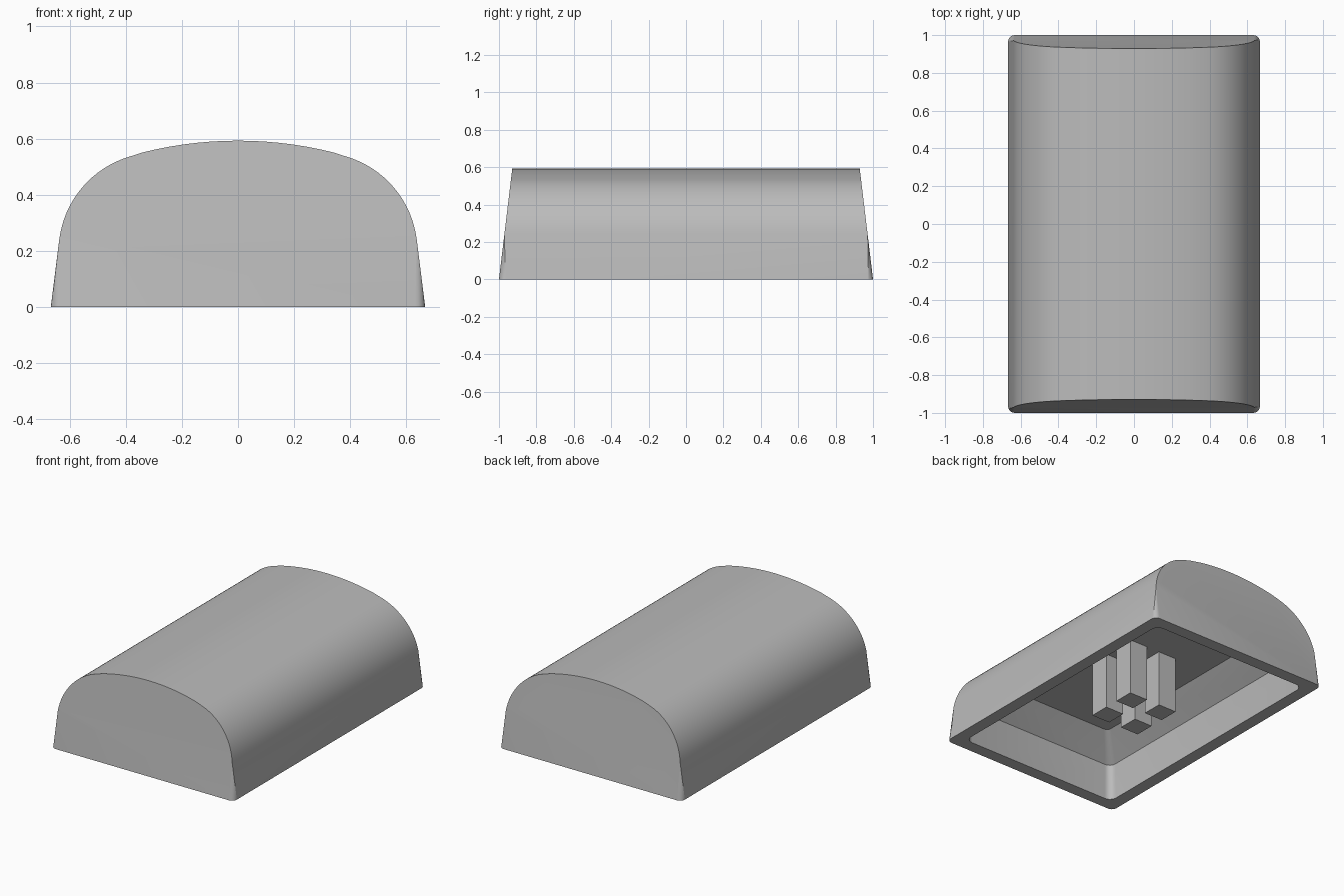
import bpy, bmesh, math
from math import sin, cos, radians

cube = bpy.data.objects.get("Cube")
if cube:
    bpy.data.objects.remove(cube, do_unlink=True)

grey = bpy.data.materials.new("plain grey")
grey.use_nodes = True
GREY = (0.5, 0.5, 0.5, 1)
grey.diffuse_color = GREY
grey.node_tree.nodes["Principled BSDF"].inputs["Base Color"].default_value = GREY

DRAFT = 0.12      # inward lean of sides and ends
HEIGHT = 0.593
CEILING = 0.377


def add_object(name, bm):
    bmesh.ops.recalc_face_normals(bm, faces=bm.faces)
    mesh = bpy.data.meshes.new(name)
    bm.to_mesh(mesh)
    bm.free()
    mesh.materials.append(grey)
    obj = bpy.data.objects.new(name, mesh)
    bpy.context.collection.objects.link(obj)
    return obj


def loft(bm, rings):
    """Skin a list of equal-length point rings and cap both ends."""
    loops = [[bm.verts.new(p) for p in ring] for ring in rings]
    n = len(loops[0])
    for a, b in zip(loops, loops[1:]):
        for i in range(n):
            j = (i + 1) % n
            bm.faces.new((a[i], a[j], b[j], b[i]))
    bm.faces.new(loops[0])
    bm.faces.new(loops[-1])
    return loops


def rounded_rect(hx, hy, r, z, steps=6):
    ring = []
    for k, (sx, sy) in enumerate(((1, 1), (-1, 1), (-1, -1), (1, -1))):
        for i in range(steps + 1):
            a = radians(90 * (k + i / steps))
            ring.append((sx * (hx - r) + r * cos(a), sy * (hy - r) + r * sin(a), z))
    return ring


# Domed cross-section: drafted side, shoulder arc, shallow crown arc
half = [(0.667, 0)]
SHOULDER, CROWN = 0.354, 1.40
cx, cz = 0.637 - SHOULDER * cos(radians(7)), 0.24 - SHOULDER * sin(radians(7))
for i in range(17):
    a = radians(7 + 67 * i / 16)
    half.append((cx + SHOULDER * cos(a), cz + SHOULDER * sin(a)))
for i in range(1, 9):
    a = radians(16 * (1 - i / 8))
    half.append((CROWN * sin(a), HEIGHT - CROWN * (1 - cos(a))))
profile = half + [(-x, z) for x, z in reversed(half[:-1])]

# Shell body with leaning ends and rounded end edges
bm = bmesh.new()
ends = loft(bm, [[(x, s * (1 - DRAFT * z), z) for x, z in profile] for s in (-1, 1)])
rim = []
for loop in ends:
    for a, b in zip(loop, loop[1:]):
        rim.append(bm.edges.get((a, b)))
bmesh.ops.bevel(bm, geom=rim, offset=0.035, offset_type='OFFSET', segments=5,
                profile=0.5, affect='EDGES', clamp_overlap=False)
shell = add_object("cap_shell", bm)

# Hollow underside: steep wall, then a sloped band up to a flat ceiling
bm = bmesh.new()
loft(bm, [rounded_rect(0.587, 0.92, 0.05, -0.1),
          rounded_rect(0.584, 0.917, 0.05, 0),
          rounded_rect(0.575, 0.91, 0.045, 0.237),
          rounded_rect(0.43, 0.765, 0.03, CEILING)])
cutter = add_object("cavity_cutter", bm)
cutter.hide_render = True

cut = shell.modifiers.new("cavity", 'BOOLEAN')
cut.operation = 'DIFFERENCE'
cut.solver = 'EXACT'
cut.object = cutter
bpy.ops.object.select_all(action='DESELECT')
bpy.context.view_layer.objects.active = shell
shell.select_set(True)
bpy.ops.object.modifier_apply(modifier=cut.name)
bpy.data.objects.remove(cutter, do_unlink=True)
bpy.ops.object.shade_smooth_by_angle(angle=radians(25))

# Four square gripping posts hanging from the ceiling
for side, sx in (("left", 1), ("right", -1)):
    for end, sy in (("front", -1), ("back", 1)):
        bm = bmesh.new()
        bmesh.ops.create_cube(bm, size=1)
        top = CEILING + 0.01
        for v in bm.verts:
            v.co = (sx * 0.115 + v.co.x * 0.134, sy * 0.115 + v.co.y * 0.134,
                    (v.co.z + 0.5) * top)
        add_object(f"{end}_{side}_post", bm)
